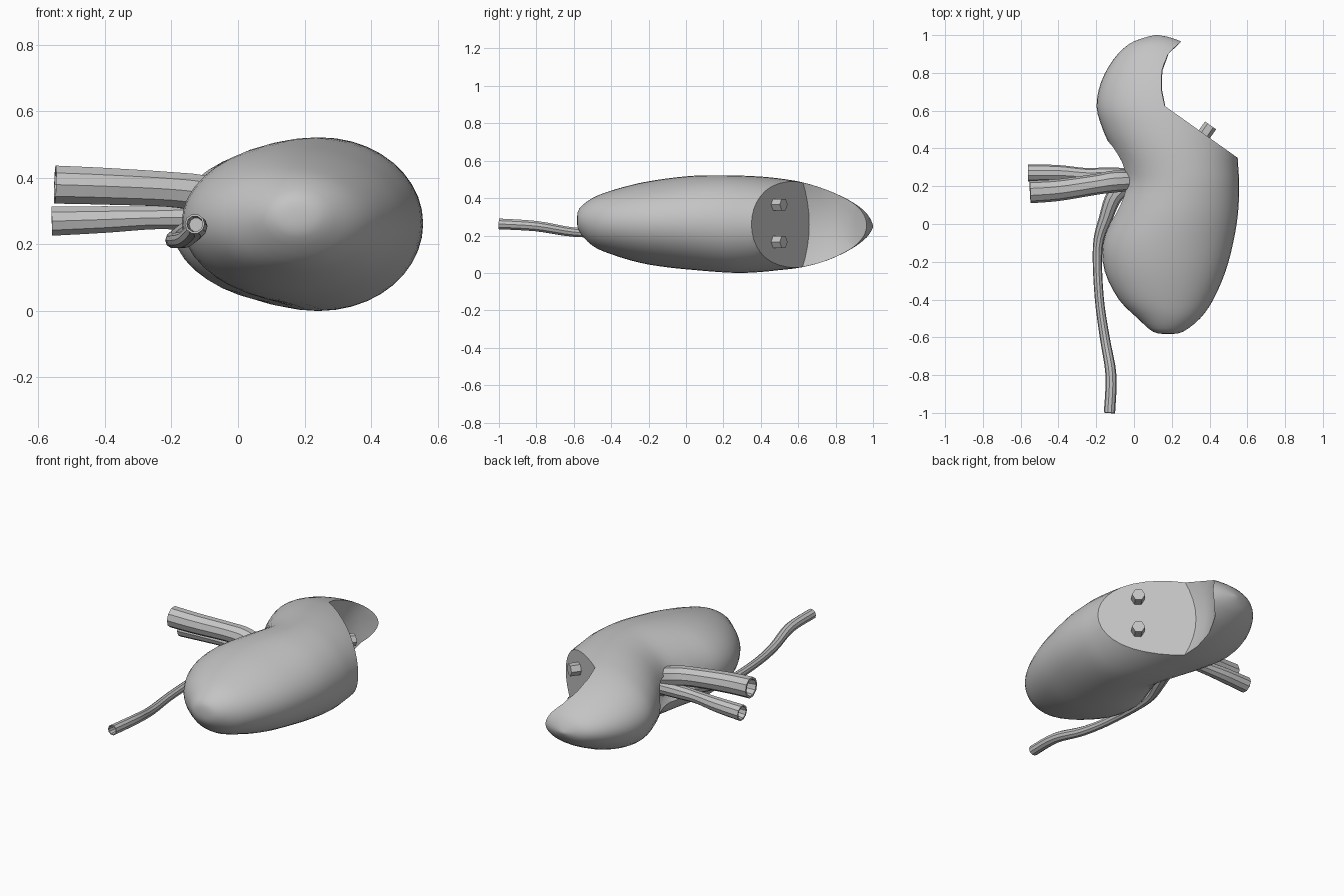
import bpy, bmesh, math
from mathutils import Vector

cube = bpy.data.objects.get("Cube")
if cube:
    bpy.data.objects.remove(cube, do_unlink=True)

GREY = (0.55, 0.55, 0.55, 1)
grey = bpy.data.materials.new("plain_grey")
grey.use_nodes = True
grey.diffuse_color = GREY
grey.node_tree.nodes["Principled BSDF"].inputs["Base Color"].default_value = GREY


def catmull(rows, steps):
    """Smoothly interpolate rows of equal length."""
    out = []
    last = len(rows) - 1
    for i in range(last):
        a, b, c, d = (rows[max(0, min(last, i + k))] for k in (-1, 0, 1, 2))
        for s in range(steps):
            t = s / steps
            out.append([q + t * (r - p) / 2
                        + t * t * (p - 2.5 * q + 2 * r - w / 2)
                        + t ** 3 * (1.5 * (q - r) + (w - p) / 2)
                        for p, q, r, w in zip(a, b, c, d)])
    out.append(list(rows[-1]))
    return out


def loft(name, rings):
    """Skin closed rings of equal size and cap both ends."""
    bm = bmesh.new()
    rows = [[bm.verts.new(p) for p in ring] for ring in rings]
    for a, b in zip(rows, rows[1:]):
        for i in range(len(a)):
            j = (i + 1) % len(a)
            bm.faces.new((a[i], a[j], b[j], b[i]))
    bm.faces.new(rows[0][::-1])
    bm.faces.new(rows[-1])
    bmesh.ops.recalc_face_normals(bm, faces=bm.faces)
    mesh = bpy.data.meshes.new(name)
    bm.to_mesh(mesh)
    bm.free()
    mesh.materials.append(grey)
    obj = bpy.data.objects.new(name, mesh)
    bpy.context.collection.objects.link(obj)
    return obj


def activate(obj):
    bpy.ops.object.select_all(action='DESELECT')
    obj.select_set(True)
    bpy.context.view_layer.objects.active = obj


def smooth(obj, degrees=35):
    activate(obj)
    bpy.ops.object.shade_smooth_by_angle(angle=math.radians(degrees))


def cut(obj, cutter):
    cutter.hide_render = True
    mod = obj.modifiers.new("cut", 'BOOLEAN')
    mod.operation = 'DIFFERENCE'
    mod.solver = 'EXACT'
    mod.object = cutter
    activate(obj)
    bpy.ops.object.modifier_apply(modifier=mod.name)
    bpy.data.objects.remove(cutter, do_unlink=True)


def ring(centre, along, radius, sides):
    turn = Vector(along).to_track_quat('Z', 'Y')
    angles = [2 * math.pi * i / sides for i in range(sides)]
    return [Vector(centre) + turn @ Vector((radius * math.cos(a), radius * math.sin(a), 0))
            for a in angles]


def tube(name, points, sides=10, steps=4):
    """Tube through (x, y, z, radius) points with a hollow mouth at the first."""
    path = catmull(points, steps)
    spots = [Vector(p[:3]) for p in path]
    rings = []
    for i, p in enumerate(path):
        along = spots[min(i + 1, len(spots) - 1)] - spots[max(i - 1, 0)]
        rings.append(ring(spots[i], along, p[3], sides))
    along = (spots[1] - spots[0]).normalized()
    r = path[0][3]
    mouth = [ring(spots[0] + along * 0.06, along, r * 0.7, sides),
             ring(spots[0], along, r * 0.8, sides)]
    smooth(loft(name, mouth + rings))


# Bean-shaped body: y, inner x, outer x, bottom z, top z
stations = [
    (-.583, .17, .19, .27, .29),
    (-.57, .10, .26, .22, .345),
    (-.5, .02, .35, .145, .40),
    (-.4, -.08, .42, .10, .44),
    (-.25, -.155, .485, .055, .48),
    (-.1, -.165, .525, .03, .505),
    (.05, -.11, .55, .015, .52),
    (.2, -.06, .557, .003, .522),
    (.3, -.075, .552, 0, .52),
    (.4, -.12, .545, .005, .515),
    (.5, -.165, .53, .015, .505),
    (.62, -.198, .5, .03, .485),
    (.75, -.175, .45, .065, .445),
    (.87, -.11, .38, .12, .39),
    (.95, -.03, .28, .175, .335),
    (.985, .05, .2, .215, .29),
    (1, .11, .13, .245, .255),
]
SIDES = 40
rings = []
for y, x0, x1, z0, z1 in catmull(stations, 3):
    loop = []
    for i in range(SIDES):
        a = 2 * math.pi * i / SIDES
        loop.append(((x0 + x1) / 2 + (x1 - x0) / 2 * math.cos(a), y,
                     (z0 + z1) / 2 + (z1 - z0) / 2 * math.sin(a)))
    rings.append(loop)
body = loft("kidney_body", rings)

# Wedge removed from the outer side: x, y, amount hollowed at mid height
wedge = [(.9, .1, 0), (.17, .62, 1), (.16, .7, .9), (.17, .8, .7),
         (.2, .89, .4), (.25, .965, 0), (.4, 1.1, 0), (.9, 1.1, 0)]
layers = []
for k in range(13):
    z = -.1 + .06 * k
    bulge = max(0, 1 - ((z - .26) / .24) ** 2)
    layers.append([(x - .055 * w * bulge, y + .039 * w * bulge, z) for x, y, w in wedge])
cut(body, loft("wedge_cutter", layers))

# Shallow hollow where the vessels enter
bpy.ops.mesh.primitive_uv_sphere_add(segments=32, ring_count=16, location=(-.13, .22, .26))
scoop = bpy.context.object
scoop.scale = (.13, .22, .13)
bpy.ops.object.transform_apply(location=False)
scoop.data.materials.append(grey)
cut(body, scoop)
smooth(body)

# Vessels and the long drain tube
tube("upper_vessel", [(-.55, .17, .38, .06), (-.4, .18, .375, .058),
                      (-.2, .21, .365, .055), (-.1, .225, .35, .058), (.04, .23, .31, .05)])
tube("lower_vessel", [(-.56, .27, .27, .046), (-.4, .27, .275, .042),
                      (-.25, .26, .28, .036), (-.13, .26, .28, .04), (.04, .25, .27, .04)])
tube("drain_tube", [(-.13, -1, .262, .03), (-.122, -.8, .25, .029), (-.155, -.6, .218, .026),
                    (-.185, -.38, .212, .024), (-.192, -.12, .215, .026),
                    (-.15, .03, .235, .036), (-.095, .16, .26, .045), (.02, .24, .26, .05)])

# Short stubs on the cut face
normal = Vector((.58, .82, 0)).normalized()
for label, z in (("lower", .165), ("upper", .365)):
    base = Vector((.365, .465, z))
    smooth(loft(label + "_stub", [ring(base, normal, .036, 6),
                                  ring(base + normal * .07, normal, .036, 6)]))
